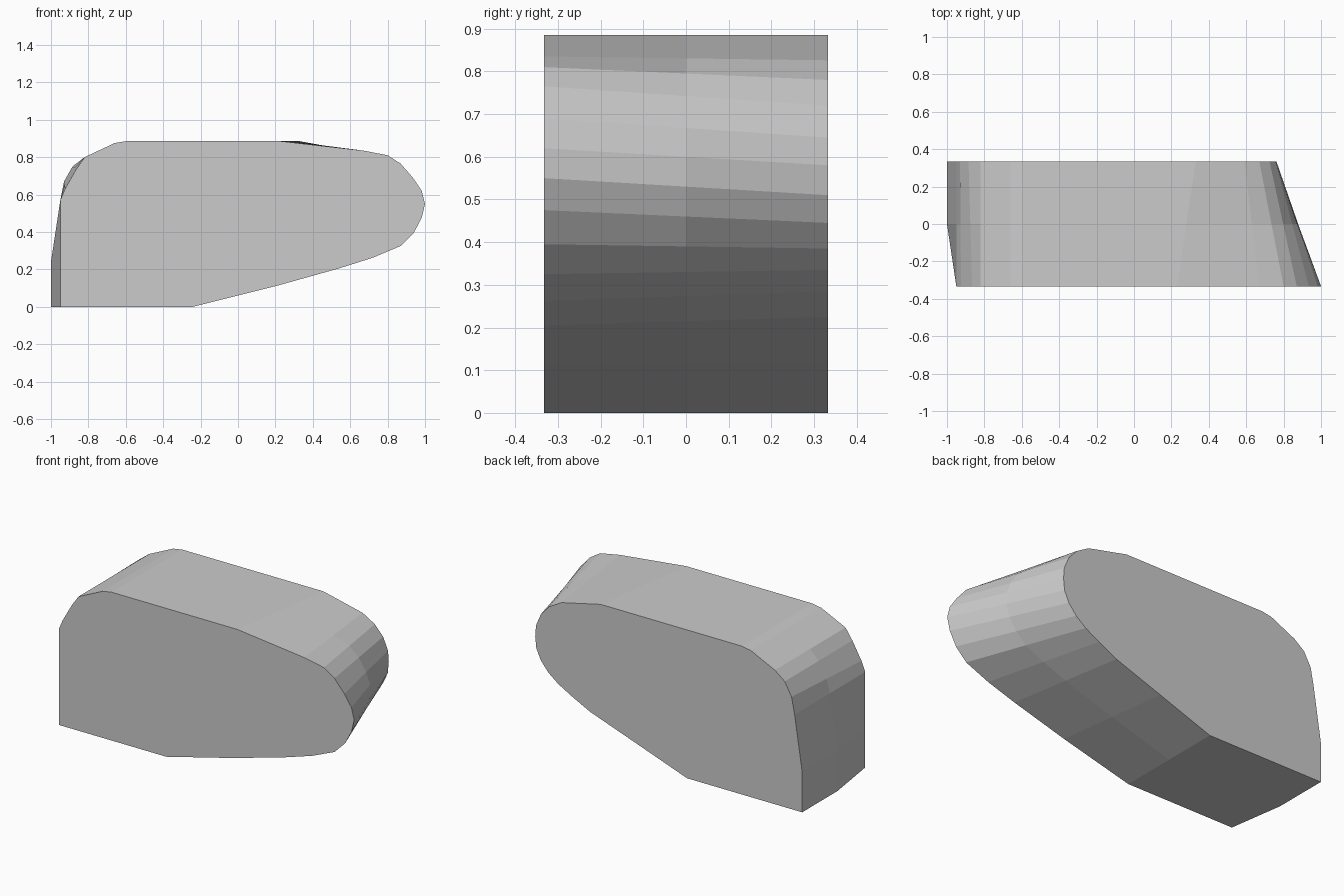
import bpy, bmesh

HALF_DEPTH = 0.333

# Matching side outlines (x, z), counter-clockwise from the lower left corner
front = [(-0.95, 0), (-0.24, 0), (0.20, 0.11), (0.54, 0.205), (0.72, 0.262), (0.87, 0.325),
         (0.94, 0.395), (0.982, 0.475), (1.0, 0.55), (0.982, 0.62), (0.935, 0.69),
         (0.87, 0.765), (0.80, 0.81), (0.67, 0.835), (0.23, 0.885), (-0.60, 0.885),
         (-0.66, 0.875), (-0.82, 0.80), (-0.865, 0.735), (-0.925, 0.63), (-0.95, 0.57),
         (-0.95, 0.24)]
back = [(-1.0, 0), (-0.24, 0), (0.10, 0.12), (0.40, 0.225), (0.52, 0.285), (0.61, 0.335),
        (0.675, 0.385), (0.725, 0.445), (0.755, 0.51), (0.762, 0.58), (0.757, 0.645),
        (0.725, 0.72), (0.67, 0.78), (0.59, 0.826), (0.33, 0.885), (-0.60, 0.885),
        (-0.66, 0.875), (-0.82, 0.80), (-0.885, 0.75), (-0.93, 0.67), (-0.95, 0.57),
        (-1.0, 0.24)]
# Middle outline: halfway, but the lower left end already has its full length
middle = [((a + c) / 2, (b + d) / 2) for (a, b), (c, d) in zip(front, back)]
for i in (0, len(back) - 1):
    middle[i] = back[i]

# Skin the three outlines into one solid block
bm = bmesh.new()
rings = [[bm.verts.new((x, y, z)) for x, z in outline]
         for outline, y in ((front, -HALF_DEPTH), (middle, 0.0), (back, HALF_DEPTH))]
n = len(front)
for a, b in zip(rings, rings[1:]):
    for i in range(n):
        j = (i + 1) % n
        bm.faces.new((a[i], a[j], b[j], b[i]))
bm.faces.new(rings[0])
bm.faces.new(rings[-1])
bmesh.ops.recalc_face_normals(bm, faces=bm.faces)

mesh = bpy.data.meshes.new("slanted_block")
bm.to_mesh(mesh)
bm.free()
bpy.context.collection.objects.link(bpy.data.objects.new("slanted_block", mesh))
